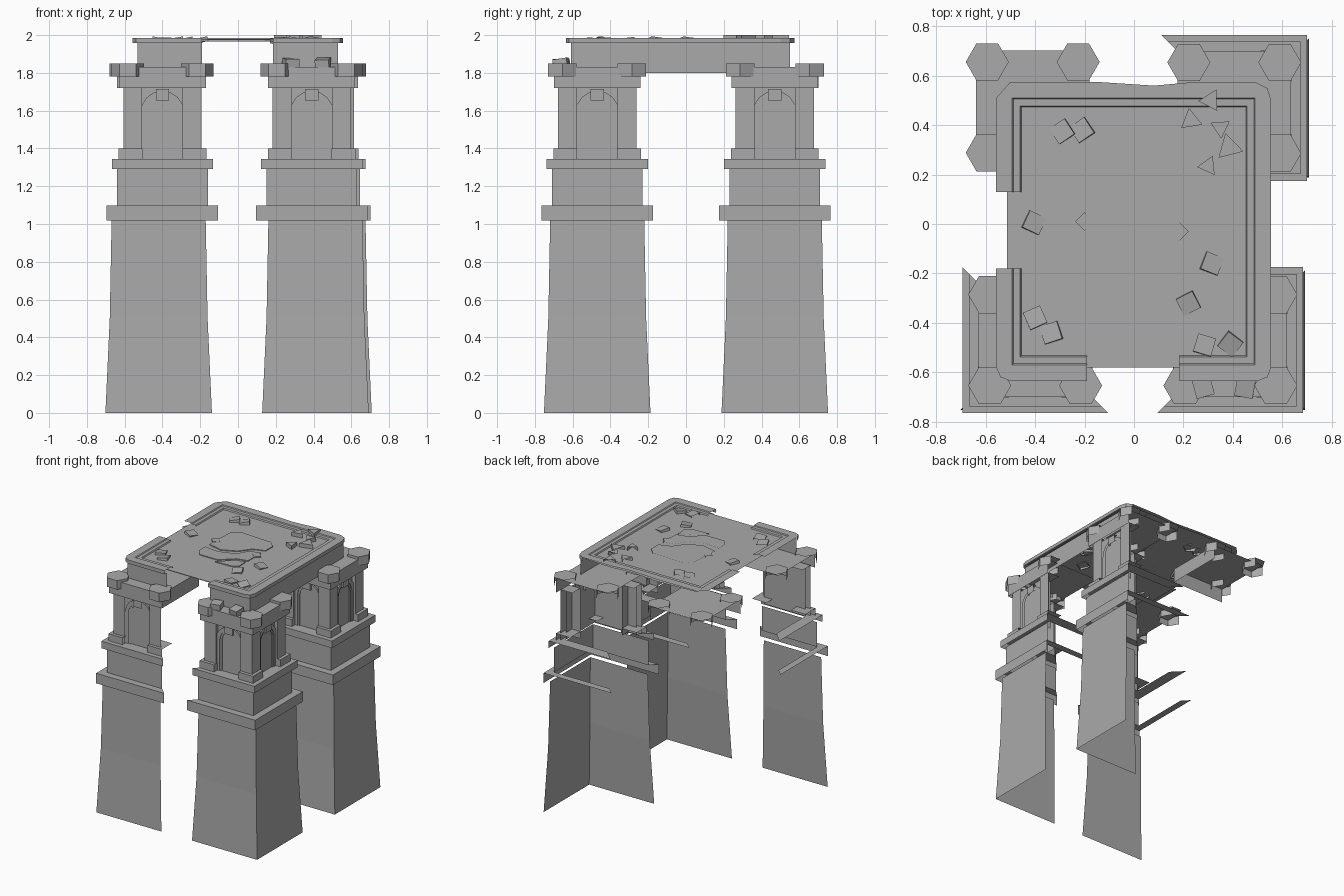
import bpy, bmesh, math, random
from mathutils import Matrix, Vector, Euler

random.seed(4)
if "Cube" in bpy.data.objects:
    bpy.data.objects.remove(bpy.data.objects["Cube"])

stone = bpy.data.materials.new("grey_stone")
stone.use_nodes = True
stone.diffuse_color = (0.4, 0.4, 0.4, 1)
bsdf = stone.node_tree.nodes["Principled BSDF"]
bsdf.inputs["Base Color"].default_value = (0.4, 0.4, 0.4, 1)
bsdf.inputs["Roughness"].default_value = 0.9


def finish(name, bm, drop_right=False):
    """Keep only shell faces turned to +x, -y or up, then make the object."""
    bmesh.ops.remove_doubles(bm, verts=bm.verts, dist=0.0005)
    bm.normal_update()
    gone = []
    for f in bm.faces:
        n = f.normal
        keep = n.z > 0.1 or n.x > 0.25 or n.y < -0.25
        if not keep or (drop_right and n.x > 0.9):
            gone.append(f)
    bmesh.ops.delete(bm, geom=gone, context='FACES')
    mesh = bpy.data.meshes.new(name)
    bm.to_mesh(mesh)
    bm.free()
    mesh.materials.append(stone)
    obj = bpy.data.objects.new(name, mesh)
    bpy.context.collection.objects.link(obj)
    return obj


def prism(bm, pts, z0, z1):
    """Upright prism over a counter-clockwise outline."""
    low = [bm.verts.new((x, y, z0)) for x, y in pts]
    top = [bm.verts.new((x, y, z1)) for x, y in pts]
    bm.faces.new(top)
    for i in range(len(pts)):
        j = (i + 1) % len(pts)
        bm.faces.new((low[i], low[j], top[j], top[i]))


def ngon(x, y, r, n, turn=0.0):
    return [(x + r * math.cos(turn + math.tau * i / n),
             y + r * math.sin(turn + math.tau * i / n)) for i in range(n)]


def square(x, y, h):
    return [(x - h, y - h), (x + h, y - h), (x + h, y + h), (x - h, y + h)]


def box(bm, size, matrix):
    bmesh.ops.create_cube(bm, size=1, matrix=matrix @ Matrix.Diagonal((*size, 1)))


# Stepped tower shell: walls and ledge tops are made only on chosen sides
SIDES = {"front": 0, "right": 1, "back": 2, "left": 3}
BASE = [(0.282, 0), (0.259, 0.5), (0.249, 1.02)]
UPPER = [(0.295, 1.018), (0.295, 1.097), (0.24, 1.097), (0.24, 1.29),
         (0.268, 1.29), (0.268, 1.345), (0.18, 1.345), (0.18, 1.74)]


def tower(name, cx, cy, profile, walls, tops):
    bm = bmesh.new()
    for (h0, z0), (h1, z1) in zip(profile, profile[1:]):
        flat = z0 == z1
        if flat and h1 > h0:
            continue
        a, b = square(cx, cy, h0), square(cx, cy, h1)
        for side in tops if flat else walls:
            i = SIDES[side]
            j = (i + 1) % 4
            bm.faces.new([bm.verts.new(p) for p in (
                (*a[i], z0), (*a[j], z0), (*b[j], z1), (*b[i], z1))])
    finish(name, bm)


def arch_band(bm, m, outer, inner, spring, depth):
    """Raised arch moulding; local x runs along the wall, -y points out."""
    def curve(r):
        pts = [(-r, 1.345)]
        for i in range(9):
            a = math.pi * (1 - i / 8)
            pts.append((r * math.cos(a), spring + r * math.sin(a)))
        return pts + [(r, 1.345)]
    o, n = curve(outer), curve(inner)

    def vert(p, d):
        return bm.verts.new(m @ Vector((p[0], -d, p[1])))
    for i in range(len(o) - 1):
        for quad in (((o[i], depth), (n[i], depth), (n[i + 1], depth), (o[i + 1], depth)),
                     ((o[i + 1], depth), (o[i + 1], 0), (o[i], 0), (o[i], depth)),
                     ((n[i], depth), (n[i], 0), (n[i + 1], 0), (n[i + 1], depth))):
            bm.faces.new([vert(p, d) for p, d in quad])


def arches(name, cx, cy, walls, drop):
    bm = bmesh.new()
    for side in walls:
        turn = Matrix.Rotation(SIDES[side] * math.pi / 2, 4, 'Z')
        m = Matrix.Translation((cx, cy, 0)) @ turn @ Matrix.Translation((0, -0.18, 0))
        arch_band(bm, m, 0.115, 0.085, 1.59, 0.012)
        arch_band(bm, m, 0.085, 0.07, 1.59, 0.006)
        box(bm, (0.07, 0.05, 0.06), m @ Matrix.Translation((0, 0, 1.685)))
    finish(name, bm, drop)


# Four corner towers: centre, visible walls, visible ledges, skipped corner
FR, FRB = ["front", "right"], ["front", "right", "back"]
towers = [("front_left_tower", -0.4, -0.47, ["front"], ["front", "left"], (1, 1)),
          ("front_right_tower", 0.39, -0.47, FR, FRB, (-1, 1)),
          ("back_right_tower", 0.406, 0.47, FR, FRB, None),
          ("back_left_tower", -0.41, 0.472, [], [], (1, -1))]
for name, cx, cy, walls, tops, skip in towers:
    out = 0.02 if cx > 0 else -0.02
    drop = len(walls) < 2
    if walls:
        tower(name + "_base", cx + out, cy, BASE, walls, tops)
        tower(name + "_upper", cx, cy, UPPER, walls, tops)
        arches(name + "_arches", cx, cy, walls, drop)
    posts, caps = bmesh.new(), bmesh.new()
    prism(caps, square(cx, cy, 0.23), 1.72, 1.83)
    for sx in (-1, 1):
        for sy in (-1, 1):
            if walls and (sy < 0 or (sx > 0 and not drop)):
                x, y = cx + sx * 0.157, cy + sy * 0.157
                prism(posts, square(x, y, 0.05), 1.345, 1.74)
                prism(posts, square(x + sx * 0.012, y + sy * 0.012, 0.063), 1.345, 1.4)
            if (sx, sy) != skip:
                prism(caps, ngon(cx + sx * 0.184, cy + sy * 0.184, 0.087, 6), 1.78, 1.85)
    finish(name + "_posts", posts, drop)
    finish(name + "_caps", caps)

# Roof floor with a ragged back edge
floor = bmesh.new()
prism(floor, [(-0.515, -0.58), (0.53, -0.58), (0.53, 0.5), (0.47, 0.56), (0.25, 0.57),
              (0.08, 0.555), (-0.15, 0.575), (-0.47, 0.56), (-0.515, 0.5)], 1.965, 1.97)
finish("roof_floor", floor)

# Stepped rim and hanging wall swept along the roof edge
RIM = [(0.025, 1.8), (0.025, 1.957), (0, 1.957), (0, 1.985), (0.065, 1.985),
       (0.07, 1.979), (0.097, 1.979), (0.102, 1.97)]


def rim(name, path):
    bm = bmesh.new()

    def vert(p, d, z):
        x = min(max(p[0], -0.558 + d), 0.555 - d)
        y = min(max(p[1], -0.635 + d), 0.575 - d)
        return Vector((x, y, z))
    for p, q in zip(path, path[1:]):
        for (d0, z0), (d1, z1) in zip(RIM, RIM[1:]):
            if d1 < d0:
                continue
            corners = []
            for v in (vert(p, d0, z0), vert(q, d0, z0), vert(q, d1, z1), vert(p, d1, z1)):
                if all((v - c).length > 0.001 for c in corners):
                    corners.append(v)
            if len(corners) > 2:
                bm.faces.new([bm.verts.new(c) for c in corners])
    finish(name, bm)


rim("roof_rim_main", [(0.185, -0.635), (0.5, -0.635), (0.54, -0.62), (0.555, -0.58),
                      (0.555, 0.5), (0.54, 0.55), (0.49, 0.575), (0.25, 0.575),
                      (0.08, 0.56), (-0.15, 0.575), (-0.5, 0.575), (-0.558, 0.51),
                      (-0.558, 0.13)])
rim("roof_rim_corner", [(-0.558, -0.18), (-0.558, -0.58), (-0.54, -0.62),
                        (-0.5, -0.635), (-0.19, -0.635)])

# Cracked centre panel and its diamond studs
panel = bmesh.new()
pieces = [
    [(-0.2, -0.07), (-0.08, -0.1), (0.03, -0.05), (0.1, 0.04), (0.19, 0.07),
     (0.19, 0.16), (0.14, 0.21), (-0.14, 0.225), (-0.19, 0.17)],
    [(-0.2, -0.2), (-0.16, -0.25), (0, -0.25), (0.1, -0.16), (0.185, -0.14),
     (0.185, 0.02), (0.1, 0), (0.05, -0.09), (-0.08, -0.135), (-0.2, -0.12)],
    [(0, -0.285), (0.14, -0.28), (0.185, -0.25), (0.18, -0.16), (0.1, -0.19)]]
for piece in pieces:
    prism(panel, piece, 1.969, 1.976)
for x, y in ((-0.2, 0.01), (0.185, -0.03)):
    prism(panel, ngon(x, y, 0.037, 4), 1.969, 1.978)
finish("cracked_panel", panel)

# Loose blocks on the roof and on the front right tower
rubble = bmesh.new()
spots = [(-0.29, 0.375), (-0.21, 0.38), (-0.405, 0.005), (-0.4, -0.38), (-0.335, -0.44),
         (0.315, -0.16), (0.22, -0.32), (0.285, -0.49), (0.39, -0.485),
         (0.28, -0.66), (0.45, -0.66)]
for x, y in spots:
    low = y < -0.6
    tilt = Euler((random.uniform(-0.2, 0.2), random.uniform(-0.2, 0.2), random.uniform(0, 1.5)))
    m = Matrix.Translation((x, y, 1.845 if low else 1.97)) @ tilt.to_matrix().to_4x4()
    box(rubble, (0.075, 0.075, 0.06 if low else 0.025), m)
finish("rubble_blocks", rubble)

# Three-sided shards in the broken back corner
shards = bmesh.new()
for x, y, r in ((0.23, 0.42, 0.05), (0.31, 0.5, 0.05), (0.35, 0.39, 0.045),
                (0.385, 0.31, 0.06), (0.3, 0.235, 0.045)):
    prism(shards, ngon(x, y, r, 3, random.uniform(0, 2)), 1.965, 2.0)
finish("stone_shards", shards)
